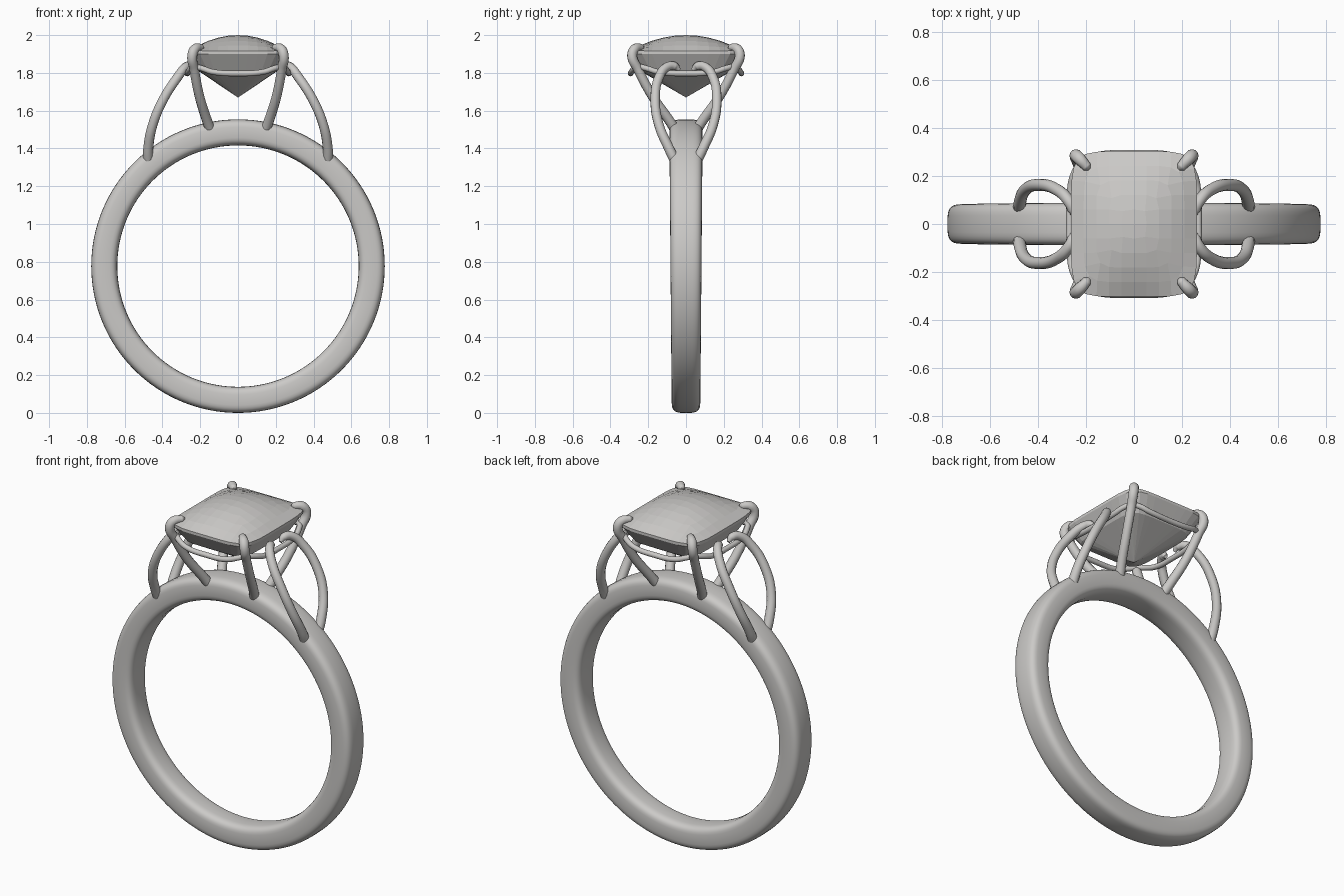
import bpy, bmesh, math

cube = bpy.data.objects.get("Cube")
if cube:
    bpy.data.objects.remove(cube)

metal = bpy.data.materials.new("silver grey")
metal.use_nodes = True
GREY = (0.6, 0.59, 0.575, 1)
metal.diffuse_color = GREY
metal.node_tree.nodes["Principled BSDF"].inputs["Base Color"].default_value = GREY


def finish(name, bm, smooth):
    bmesh.ops.recalc_face_normals(bm, faces=bm.faces)
    for f in bm.faces:
        f.smooth = smooth
    mesh = bpy.data.meshes.new(name)
    bm.to_mesh(mesh)
    bm.free()
    mesh.materials.append(metal)
    ob = bpy.data.objects.new(name, mesh)
    bpy.context.collection.objects.link(ob)
    return ob


def power(v, e):
    return math.copysign(abs(v) ** e, v)


def wire(name, points, radius, tips=None, closed=False):
    """Round wire through the points, with optional thickness per point."""
    cu = bpy.data.curves.new(name, "CURVE")
    cu.dimensions = "3D"
    cu.bevel_depth = radius
    cu.bevel_resolution = 4
    cu.resolution_u = 10
    cu.use_fill_caps = True
    sp = cu.splines.new("BEZIER")
    sp.use_cyclic_u = closed
    sp.bezier_points.add(len(points) - 1)
    for i, (bp, p) in enumerate(zip(sp.bezier_points, points)):
        bp.co = p
        bp.handle_left_type = bp.handle_right_type = "AUTO"
        bp.radius = tips[i] if tips else 1
    cu.materials.append(metal)
    ob = bpy.data.objects.new(name, cu)
    bpy.context.collection.objects.link(ob)
    bpy.ops.object.select_all(action="DESELECT")
    ob.select_set(True)
    bpy.context.view_layer.objects.active = ob
    bpy.ops.object.convert(target="MESH")
    bpy.ops.object.shade_smooth_by_angle(angle=math.radians(50))


# Band: soft rounded-rectangle section swept round, slimmer at the bottom
R, SEG, SEC = 0.777, 128, 32
bm = bmesh.new()
rings = []
for i in range(SEG):
    a = 2 * math.pi * i / SEG
    half_width = 0.082 + 0.006 * math.sin(a)
    ring = []
    for j in range(SEC):
        t = 2 * math.pi * j / SEC
        r = 0.708 + 0.069 * power(math.cos(t), 0.55)
        y = half_width * power(math.sin(t), 0.55)
        ring.append(bm.verts.new((r * math.cos(a), y, R + r * math.sin(a))))
    rings.append(ring)
for i in range(SEG):
    p, q = rings[i], rings[(i + 1) % SEG]
    for j in range(SEC):
        k = (j + 1) % SEC
        bm.faces.new((p[j], p[k], q[k], q[j]))
finish("band", bm, True)

# Gem: domed checkerboard crown on a cushion outline, pointed pavilion below
A, B, N = 0.262, 0.303, 6
bm = bmesh.new()
bmesh.ops.create_grid(bm, x_segments=10, y_segments=10, size=1)
for v in bm.verts:
    u, w = v.co.x, v.co.y
    m = max(abs(u), abs(w))
    s = m / (abs(u) ** N + abs(w) ** N) ** (1 / N) if m > 1e-6 else 1
    u, w = u * s, w * s
    v.co = (A * u, B * w, 1.915 + 0.085 * (1 - u * u) * (1 - w * w))
edges = [e for e in bm.edges if e.is_boundary]
for shrink, z in ((1, 1.9), (0.8, 1.81), (0, 1.67)):
    out = bmesh.ops.extrude_edge_only(bm, edges=edges)["geom"]
    edges = [g for g in out if isinstance(g, bmesh.types.BMEdge)]
    for v in (g for g in out if isinstance(g, bmesh.types.BMVert)):
        v.co = (v.co.x * shrink, v.co.y * shrink, z)
bmesh.ops.remove_doubles(bm, verts=bm.verts, dist=0.0005)
finish("gem", bm, False)

# Gallery wire: rounded loop that rises at the four corners
loop = []
for i in range(24):
    t = 2 * math.pi * i / 24
    loop.append((0.268 * power(math.cos(t), 0.5), 0.293 * power(math.sin(t), 0.5),
                 1.797 + 0.035 * math.sin(2 * t) ** 2))
wire("gallery_wire", loop, 0.015, closed=True)

# Corner claws and shoulder arches, repeated in each quadrant
claw = [(0.14, 0.045, 1.48), (0.165, 0.09, 1.55), (0.205, 0.18, 1.68),
        (0.232, 0.255, 1.82), (0.242, 0.285, 1.89), (0.228, 0.272, 1.926),
        (0.195, 0.237, 1.934), (0.186, 0.227, 1.934)]
claw_size = [1.1, 1.05, 1, 1, 1.05, 1.05, 0.8, 0.25]
arch = [(0.475, 0.05, 1.32), (0.475, 0.09, 1.4), (0.45, 0.145, 1.53),
        (0.395, 0.163, 1.66), (0.325, 0.145, 1.77), (0.275, 0.1, 1.832),
        (0.255, 0.06, 1.835), (0.25, 0.035, 1.815)]
arch_size = [1.1, 1.05, 1, 1, 1, 0.95, 0.9, 0.4]
for sx, side in ((1, "left"), (-1, "right")):
    for sy, end in ((-1, "front"), (1, "back")):
        tag = f"{end}_{side}"
        wire("claw_" + tag, [(sx * x, sy * y, z) for x, y, z in claw], 0.025, claw_size)
        wire("arch_" + tag, [(sx * x, sy * y, z) for x, y, z in arch], 0.025, arch_size)
